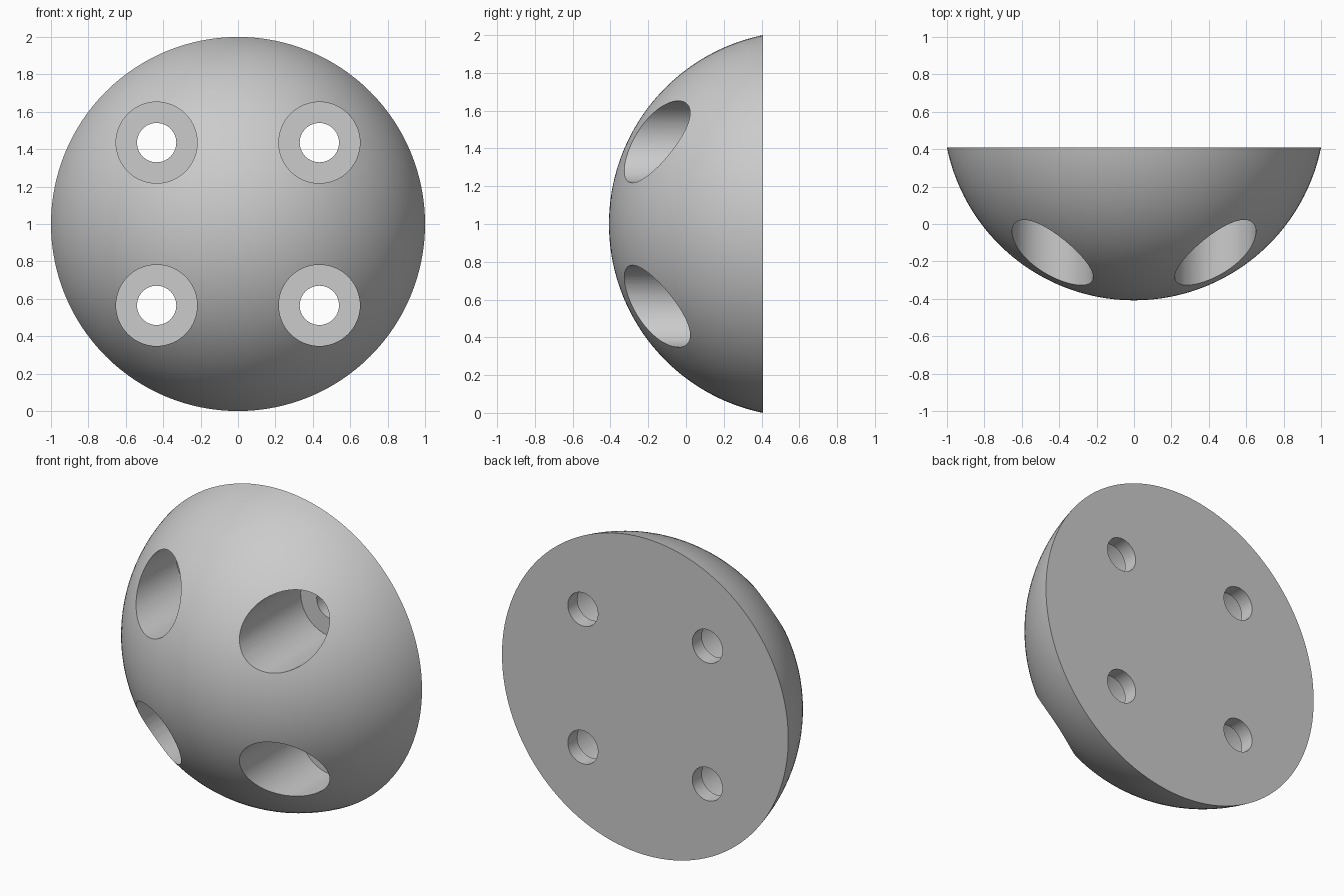
import bpy, bmesh
from math import sin, cos, asin, tau
from mathutils import Matrix

if "Cube" in bpy.data.objects:
    bpy.data.objects.remove(bpy.data.objects["Cube"])

HALF = 0.408                               # half the dome's depth along y
R = (1 + (2 * HALF) ** 2) / (4 * HALF)     # sphere radius of the cap
CY = R - HALF                              # sphere centre on y
HOLE, BORE, BORE_R, PIN_R = 0.435, 0.314, 0.217, 0.105


def lathe(name, profile, x, z, segments):
    """Revolve (radius, y) points round an axis along y."""
    bm = bmesh.new()
    verts = [bm.verts.new((r, y, 0)) for r, y in profile]
    edges = [bm.edges.new(pair) for pair in zip(verts, verts[1:])]
    bmesh.ops.spin(bm, geom=verts + edges, cent=(0, 0, 0), axis=(0, 1, 0),
                   angle=tau, steps=segments)
    bmesh.ops.remove_doubles(bm, verts=bm.verts[:], dist=1e-5)
    bmesh.ops.recalc_face_normals(bm, faces=bm.faces[:])
    bmesh.ops.transform(bm, matrix=Matrix.Translation((x, 0, z)), verts=bm.verts[:])
    mesh = bpy.data.meshes.new(name)
    bm.to_mesh(mesh)
    bm.free()
    obj = bpy.data.objects.new(name, mesh)
    bpy.context.collection.objects.link(obj)
    return obj


# Spherical cap with a flat back
rim = asin(1 / R)
N = 40
arc = [(R * sin(rim * i / N), CY - R * cos(rim * i / N)) for i in range(N + 1)]
dome = lathe("dome", arc + [(0, HALF)], 0, 1, 128)
bpy.context.view_layer.objects.active = dome
dome.select_set(True)

# Four counterbored screw holes
stepped = [(0, -1), (BORE_R, -1), (BORE_R, BORE), (PIN_R, BORE), (PIN_R, 1), (0, 1)]
for sx in (-1, 1):
    for sz in (-1, 1):
        cutter = lathe("hole_cutter", stepped, sx * HOLE, 1 + sz * HOLE, 64)
        cutter.hide_render = True
        mod = dome.modifiers.new("hole", 'BOOLEAN')
        mod.operation = 'DIFFERENCE'
        mod.solver = 'EXACT'
        mod.object = cutter
        bpy.ops.object.modifier_apply(modifier=mod.name)
        bpy.data.objects.remove(cutter)

bpy.ops.object.shade_smooth_by_angle(angle=0.5)
